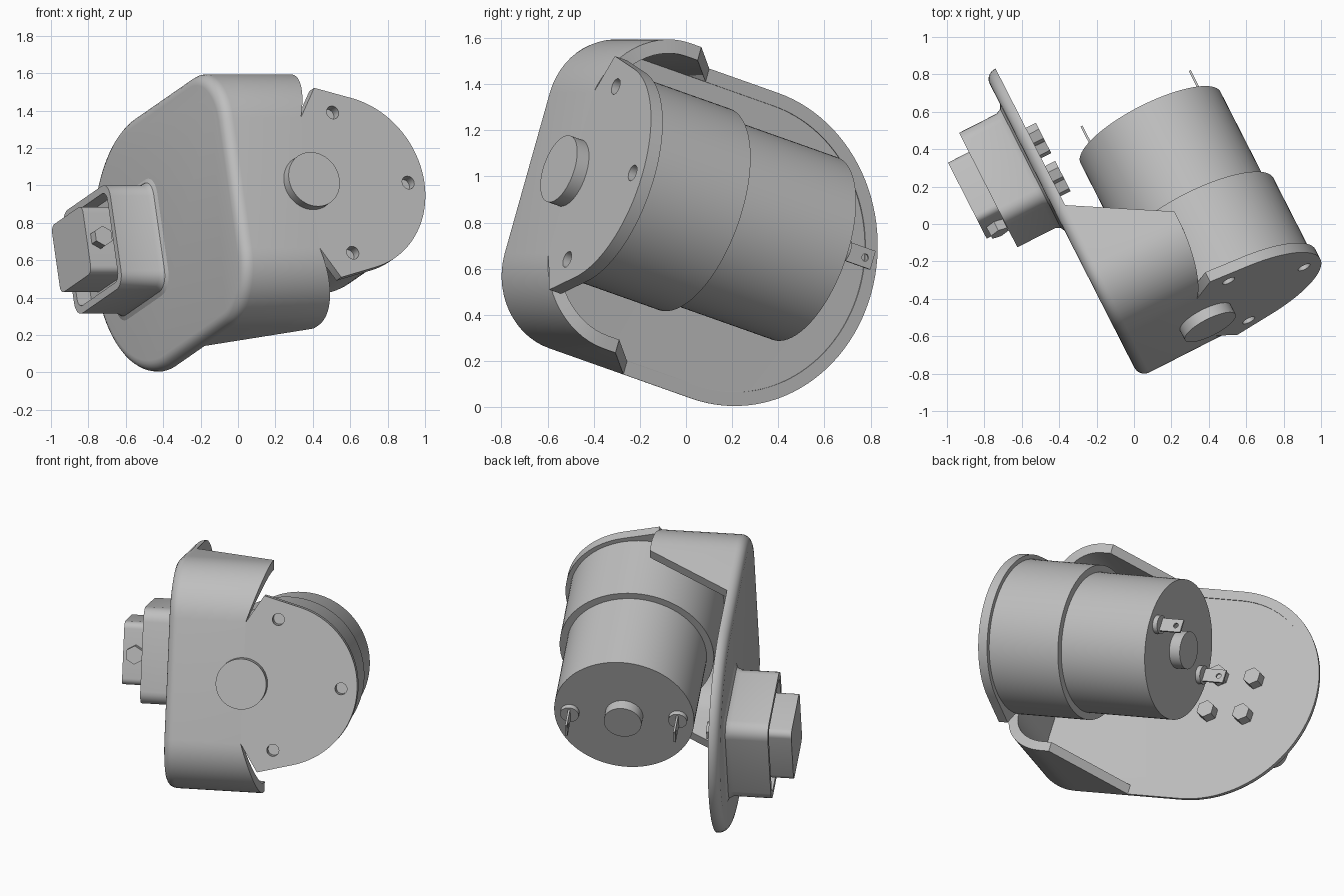
import bpy, bmesh
from math import sin, cos, pi, radians
from mathutils import Matrix, Vector

cube = bpy.data.objects.get("Cube")
if cube:
    bpy.data.objects.remove(cube, do_unlink=True)

grey = bpy.data.materials.new("plain_grey")
grey.use_nodes = True
COLOUR = (0.52, 0.52, 0.52, 1)
grey.diffuse_color = COLOUR
grey.node_tree.nodes["Principled BSDF"].inputs["Base Color"].default_value = COLOUR

# Assembly frame: motor axis runs along local y, bracket side faces local -x
FRAME = (Matrix.Translation((0.56, -0.41, 1.015))
         @ Matrix.Rotation(radians(27), 4, 'Z')
         @ Matrix.Rotation(radians(-17.5), 4, 'X'))
parts = []


def add(name, data, local=Matrix()):
    ob = bpy.data.objects.new(name, data)
    bpy.context.collection.objects.link(ob)
    ob.matrix_world = FRAME @ local
    data.materials.append(grey)
    parts.append(ob)
    return ob


def finish(name, bm):
    me = bpy.data.meshes.new(name)
    bm.to_mesh(me)
    bm.free()
    return add(name, me)


def arc(cx, cy, r, a0, a1, n):
    return [(cx + r * cos(radians(a0 + (a1 - a0) * i / n)),
             cy + r * sin(radians(a0 + (a1 - a0) * i / n))) for i in range(n + 1)]


def loft(rings, cap_start=True, cap_end=True):
    """Skin a list of equal-length closed rings of 3D points."""
    bm = bmesh.new()
    loops = [[bm.verts.new(p) for p in ring] for ring in rings]
    n = len(loops[0])
    for a, b in zip(loops, loops[1:]):
        for i in range(n):
            j = (i + 1) % n
            bm.faces.new((a[i], a[j], b[j], b[i]))
    first = bm.faces.new(loops[0]) if cap_start else None
    if cap_end:
        bm.faces.new(loops[-1])
    bmesh.ops.recalc_face_normals(bm, faces=bm.faces)
    bm.normal_update()
    if first and first.normal.x * (rings[-1][0][0] - rings[0][0][0]) > 0 and not cap_end:
        bmesh.ops.reverse_faces(bm, faces=bm.faces)
    return bm


def rod(name, r, p0, p1, segs=64):
    p0, p1 = Vector(p0), Vector(p1)
    d = p1 - p0
    m = Matrix.Translation((p0 + p1) / 2) @ d.to_track_quat('Z', 'Y').to_matrix().to_4x4()
    bm = bmesh.new()
    bmesh.ops.create_cone(bm, cap_ends=True, segments=segs, radius1=r, radius2=r,
                          depth=d.length, matrix=m)
    return finish(name, bm)


def plate(name, outlines, thick, local):
    """Flat plate; outlines after the first are holes."""
    cu = bpy.data.curves.new(name, 'CURVE')
    cu.dimensions = '2D'
    cu.fill_mode = 'BOTH'
    cu.extrude = thick / 2
    for pts in outlines:
        sp = cu.splines.new('POLY')
        sp.points.add(len(pts) - 1)
        for p, (x, y) in zip(sp.points, pts):
            p.co = (x, y, 0, 1)
        sp.use_cyclic_u = True
    return add(name, cu, local)


# Bracket: side plate with rounded rim, wrapping into front panel and flanges
SIDE, T, H, R, BACK = -0.66, 0.06, 0.695, 0.33, 1.05
FREE, NOTCH, RIM = -0.09, -0.195, -0.595
F0, F1 = 0.39, 0.70


def outline(inset):
    up = arc(R, H - R, R - inset, 180, 90, 14)
    up += [(F0, H - inset), (F1, H - inset)]
    up += arc(BACK, 0, H - inset, 90, 0, 28)
    return up + [(y, -z) for y, z in reversed(up[:-1])]


def sheet_end(y, z):
    if y >= F1 - 0.001:
        return RIM
    if y >= R - 0.001:
        return FREE + (RIM - FREE) * max(0, (y - F0) / (F1 - F0))
    return NOTCH + (FREE - NOTCH) * (abs(z) - (H - R)) / R


rings = []
for k in range(6):
    a = k / 5 * pi / 2
    rings.append([(SIDE + T * (1 - cos(a)), y, z) for y, z in outline(T * (1 - sin(a)))])
rings.append([(sheet_end(y, z), y, z) for y, z in outline(0)])
bracket = finish("bracket", loft(rings, cap_end=False))
solid = bracket.modifiers.new("thickness", 'SOLIDIFY')
solid.thickness = T
solid.offset = -1

# Front mounting ear with three screw holes
EAR, PITCH = 0.49, 0.393
half = [(NOTCH, H - R), (FREE, 0.531)]
ear = half + arc(0, 0, EAR, 75, -75, 48) + [(x, -z) for x, z in reversed(half)]
holes = [arc(PITCH * cos(a), PITCH * sin(a), 0.036, 0, 345, 23) for a in (-pi / 2, 0, pi / 2)]
plate("mounting_ear", [ear] + holes, T,
      Matrix.Translation((0, T / 2, 0)) @ Matrix.Rotation(pi / 2, 4, 'X'))

# Motor and gearbox along the y axis
rod("front_hub", 0.152, (-0.2, -0.06, 0), (-0.2, 0.03, 0))
rod("gearbox", 0.463, (0, T, 0), (0, 0.525, 0), 96)
rod("motor_can", 0.42, (0, 0.5, 0), (0, 1.09, 0), 96)
rod("rear_bearing_cap", 0.113, (0, 1.08, 0), (0, 1.16, 0))

# Motor terminals
to_side = Matrix(((0, 0, 1, 0), (1, 0, 0, 0), (0, 1, 0, 0), (0, 0, 0, 1)))
blade = [(1.08, -0.042), (1.26, -0.042), (1.26, 0.042), (1.08, 0.042)]
for side, x in (("left", 0.325), ("right", -0.325)):
    rod(side + "_terminal_base", 0.056, (x, 1.08, 0), (x, 1.12, 0), 32)
    plate(side + "_terminal_blade", [blade, arc(1.22, 0, 0.016, 0, 337.5, 15)], 0.012,
          Matrix.Translation((x, 0, 0)) @ to_side)


# Connector on the outside of the side plate
CY = 1.19


def rounded_square(x, s, r):
    pts = []
    for k, (sy, sz) in enumerate(((1, 1), (-1, 1), (-1, -1), (1, -1))):
        pts += arc(CY + sy * (s - r), sz * (s - r), r, 90 * k, 90 * k + 90, 6)
    return [(x, y, z) for y, z in pts]


socket = [(SIDE + 0.01, 0.325, 0.11), (SIDE, 0.325, 0.11), (-0.671, 0.303, 0.09),
          (-0.70, 0.29, 0.08), (-0.925, 0.29, 0.08), (-0.925, 0.25, 0.05),
          (-0.84, 0.25, 0.05)]
finish("connector_socket", loft([rounded_square(*s) for s in socket]))
plug = [(-0.83, 0.19, 0.04), (-1.05, 0.19, 0.04)]
finish("connector_plug", loft([rounded_square(*s) for s in plug]))
rod("plug_hex_nut", 0.056, (-0.975, 0.945, 0), (-0.975, 1.02, 0), 6)

# Hex nuts holding the connector, inside the bracket
for i, dy in enumerate((-0.12, 0.12)):
    for j, z in enumerate((-0.12, 0.12)):
        rod(f"connector_nut_{i}{j}", 0.056, (-0.61, CY + dy, z), (-0.535, CY + dy, z), 6)

# Bake modifiers and curves, then smooth the round surfaces
bpy.context.view_layer.update()
for ob in bpy.context.view_layer.objects:
    ob.select_set(ob in parts)
bpy.context.view_layer.objects.active = bracket
bpy.ops.object.convert(target='MESH')
bpy.ops.object.shade_smooth_by_angle(angle=radians(35))
